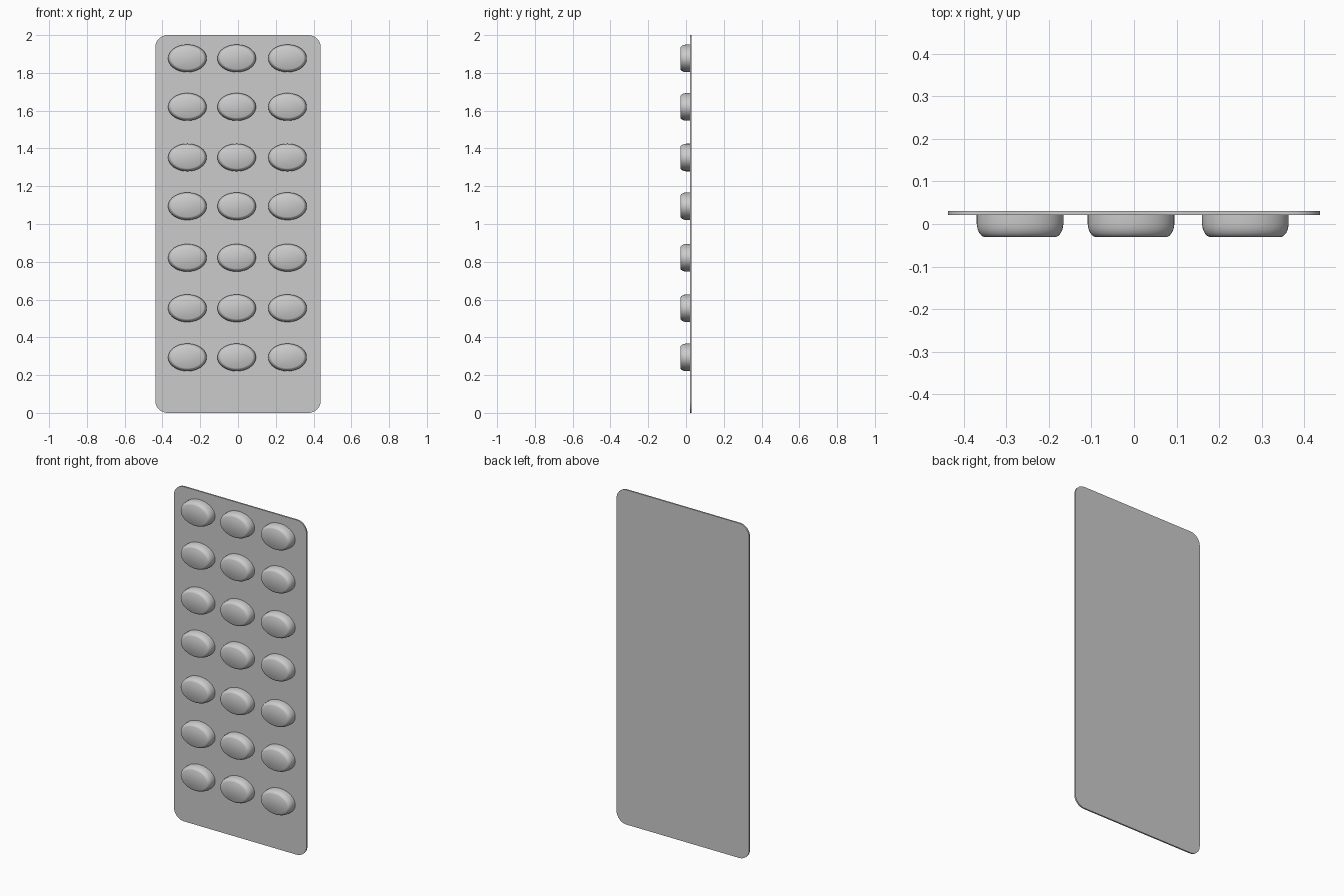
import bpy, bmesh
from math import sin, cos, pi

cube = bpy.data.objects.get("Cube")
if cube:
    bpy.data.objects.remove(cube, do_unlink=True)

grey = bpy.data.materials.new("plain grey")
grey.use_nodes = True
grey.diffuse_color = (0.6, 0.6, 0.6, 1)
grey.node_tree.nodes["Principled BSDF"].inputs["Base Color"].default_value = (0.6, 0.6, 0.6, 1)


def finish(bm, name, location=(0, 0, 0)):
    bmesh.ops.recalc_face_normals(bm, faces=bm.faces[:])
    mesh = bpy.data.meshes.new(name)
    bm.to_mesh(mesh)
    bm.free()
    mesh.materials.append(grey)
    obj = bpy.data.objects.new(name, mesh)
    bpy.context.collection.objects.link(obj)
    obj.location = location
    bpy.ops.object.select_all(action='DESELECT')
    obj.select_set(True)
    bpy.context.view_layer.objects.active = obj
    bpy.ops.object.shade_smooth_by_angle(angle=0.6)
    return obj


def loft(rings):
    """Skin a stack of closed rings and cap both ends."""
    bm = bmesh.new()
    loops = [[bm.verts.new(p) for p in ring] for ring in rings]
    for a, b in zip(loops, loops[1:]):
        for i in range(len(a)):
            j = (i + 1) % len(a)
            bm.faces.new((a[i], a[j], b[j], b[i]))
    bm.faces.new(loops[0])
    bm.faces.new(loops[-1])
    return bm


# Backing card: thin upright sheet with rounded corners
HALF_W, HALF_H, CORNER, STEPS = 0.438, 1.0, 0.065, 8
BACK, FACE = 0.03, 0.021


def card_outline(y):
    ring = []
    for k, (sx, sz) in enumerate([(1, 1), (-1, 1), (-1, -1), (1, -1)]):
        for i in range(STEPS + 1):
            a = (k + i / STEPS) * pi / 2
            ring.append((sx * (HALF_W - CORNER) + CORNER * cos(a), y,
                         sz * (HALF_H - CORNER) + CORNER * sin(a)))
    return ring


finish(loft([card_outline(BACK), card_outline(FACE)]), "backing_card", (0, 0, HALF_H))

# Blisters: oval cups with a rounded front rim, as (inset, depth) steps
PROFILE = [(0, FACE), (0.0, 0.0), (0.002, -0.012), (0.006, -0.021),
           (0.011, -0.027), (0.016, -0.03)]
SEGMENTS = 48


def oval(inset, y):
    return [((0.102 - inset) * cos(a), y, (0.073 - inset) * sin(a))
            for a in (2 * pi * i / SEGMENTS for i in range(SEGMENTS))]


blister = finish(loft([oval(*p) for p in PROFILE]), "blister")
COLUMNS = (-0.268, -0.007, 0.262)
ROWS = (1.877, 1.62, 1.352, 1.094, 0.821, 0.554, 0.294)
spots = [(x, 0, z) for z in ROWS for x in COLUMNS]
blister.location = spots[0]
for spot in spots[1:]:
    copy = blister.copy()
    copy.location = spot
    bpy.context.collection.objects.link(copy)
